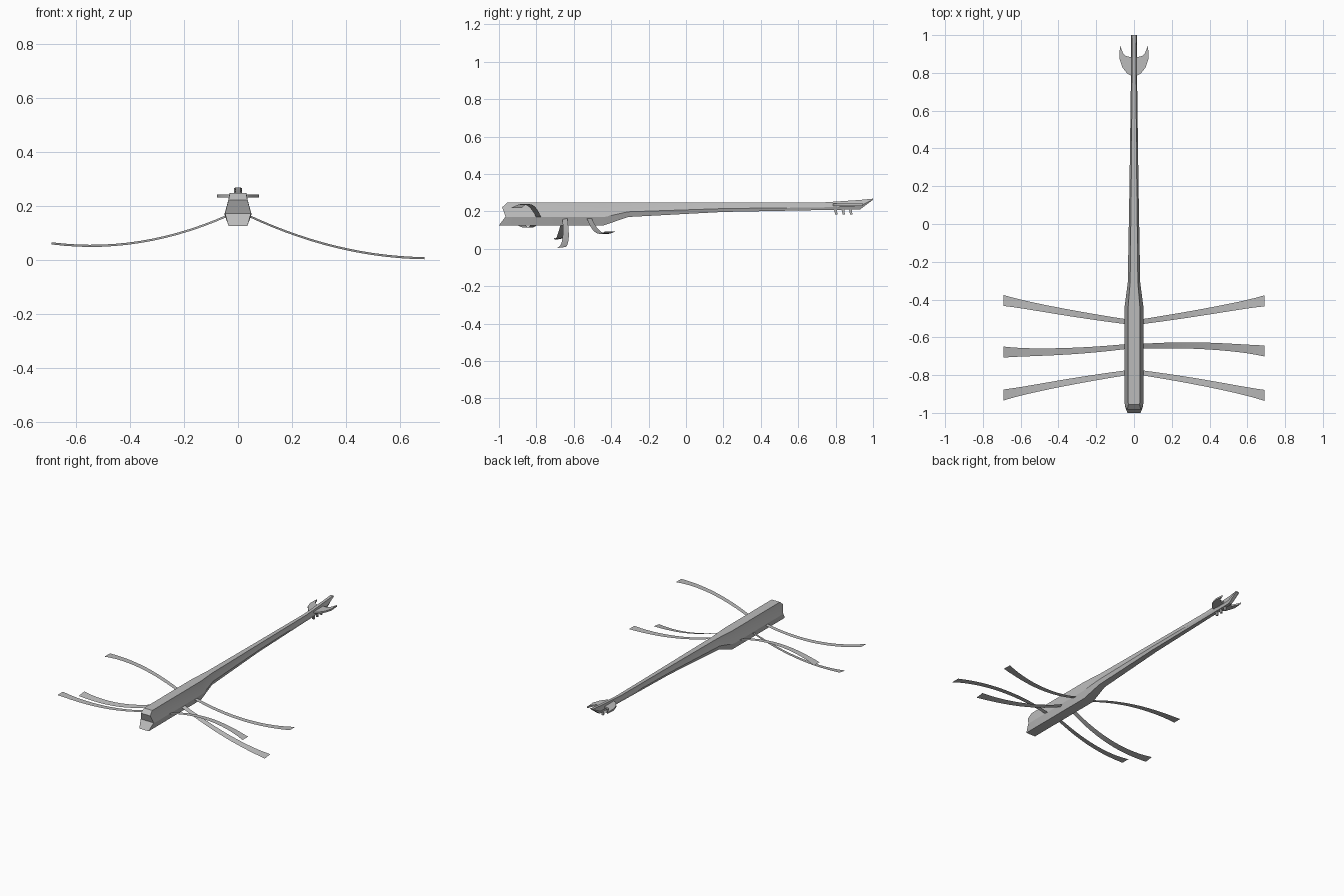
import bpy, bmesh, math

if "Cube" in bpy.data.objects:
    bpy.data.objects.remove(bpy.data.objects["Cube"], do_unlink=True)

grey = bpy.data.materials.new("plain grey")
grey.use_nodes = True
grey.diffuse_color = (0.5, 0.5, 0.5, 1)
grey.node_tree.nodes["Principled BSDF"].inputs["Base Color"].default_value = (0.5, 0.5, 0.5, 1)


def finish(name, bm, fix_normals=True):
    if fix_normals:
        bmesh.ops.recalc_face_normals(bm, faces=bm.faces)
    mesh = bpy.data.meshes.new(name)
    bm.to_mesh(mesh)
    bm.free()
    mesh.materials.append(grey)
    obj = bpy.data.objects.new(name, mesh)
    bpy.context.collection.objects.link(obj)
    bpy.ops.object.select_all(action='DESELECT')
    obj.select_set(True)
    bpy.context.view_layer.objects.active = obj
    bpy.ops.object.shade_smooth_by_angle(angle=math.radians(25))
    return obj


# Hull: each section is a half outline (x, y, z) from top to bottom
def section(y, top, bottom, width):
    h = top - bottom
    return [(width * 0.62, y, top), (width * 0.72, y, top - h * 0.22),
            (width, y, bottom + h * 0.36), (width * 0.7, y, bottom)]


nose = [(0.03, -0.955, 0.247), (0.035, -0.983, 0.222),
        (0.048, -0.965, 0.172), (0.035, -1.0, 0.125)]
sections = [nose,
            section(-0.94, 0.247, 0.125, 0.05),
            section(-0.44, 0.247, 0.125, 0.05),
            section(-0.31, 0.247, 0.17, 0.033),
            section(0.2, 0.247, 0.197, 0.024),
            section(0.72, 0.247, 0.207, 0.017),
            section(0.93, 0.261, 0.21, 0.015),
            section(1.0, 0.268, 0.262, 0.015)]
bm = bmesh.new()
rings = []
for half in sections:
    outline = half + [(-x, y, z) for x, y, z in reversed(half)]
    rings.append([bm.verts.new(p) for p in outline])
for a, b in zip(rings, rings[1:]):
    for i in range(len(a)):
        j = (i + 1) % len(a)
        bm.faces.new((a[i], a[j], b[j], b[i]))
for i in range(3):
    bm.faces.new((rings[0][i], rings[0][i + 1], rings[0][6 - i], rings[0][7 - i]))
bm.faces.new(rings[-1])
finish("hull", bm)


# Oars: thin curved ribbons, widening at the tip
def oar(name, side, y_root, y_mid, y_tip, z_mid, z_tip, tilt=0.0):
    bm = bmesh.new()
    steps, x0, x1, z_root = 14, 0.035, 0.69, 0.165
    previous = None
    for i in range(steps + 1):
        t = i / steps
        # quadratic through root, middle and tip
        a, b, c = (1 - t) * (1 - 2 * t), 4 * t * (1 - t), t * (2 * t - 1)
        y = a * y_root + b * y_mid + c * y_tip
        z = a * z_root + b * z_mid + c * z_tip
        w = 0.013 + 0.009 * t + 0.007 * t ** 8
        x = side * (x0 + (x1 - x0) * t)
        pair = [bm.verts.new((x, y - w, z - tilt)), bm.verts.new((x, y + w, z + tilt))]
        if previous:
            corners = [previous[0], pair[0], pair[1], previous[1]]
            bm.faces.new(corners if side > 0 else corners[::-1])
        previous = pair
    finish(name, bm, fix_normals=False)


oar("front_left_oar", 1, -0.787, -0.84, -0.907, 0.235, 0.217)
oar("middle_left_oar", 1, -0.648, -0.645, -0.672, 0.048, 0.006, 0.004)
oar("rear_left_oar", 1, -0.518, -0.467, -0.407, 0.088, 0.092)
oar("front_right_oar", -1, -0.787, -0.84, -0.905, 0.113, 0.15)
oar("middle_right_oar", -1, -0.648, -0.674, -0.678, 0.066, 0.061, 0.004)
oar("rear_right_oar", -1, -0.518, -0.467, -0.405, 0.235, 0.217)

# Tail fin: flat crescent opening to the rear
outer = [(0, 0.78), (0.035, 0.795), (0.062, 0.83), (0.078, 0.88), (0.074, 0.945)]
inner = [(0, 0.885), (0.025, 0.885), (0.045, 0.89), (0.058, 0.905), (0.068, 0.93)]
bm = bmesh.new()
for s in (1, -1):
    for i in range(4):
        quad = [outer[i], outer[i + 1], inner[i + 1], inner[i]]
        bm.faces.new([bm.verts.new((s * x, y, 0.23)) for x, y in quad])
bmesh.ops.remove_doubles(bm, verts=bm.verts, dist=0.0001)
bmesh.ops.recalc_face_normals(bm, faces=bm.faces)
top = bmesh.ops.extrude_face_region(bm, geom=bm.faces[:])
for v in top["geom"]:
    if isinstance(v, bmesh.types.BMVert):
        v.co.z += 0.011
finish("tail_fin", bm)

# Three small pegs under the tail
for n in range(3):
    y = 0.79 + 0.04 * n
    bm = bmesh.new()
    profile = [(y, 0.215), (y + 0.016, 0.215), (y + 0.02, 0.182), (y + 0.008, 0.182)]
    face = bm.faces.new([bm.verts.new((-0.006, py, pz)) for py, pz in profile])
    side = bmesh.ops.extrude_face_region(bm, geom=[face])
    for v in side["geom"]:
        if isinstance(v, bmesh.types.BMVert):
            v.co.x += 0.012
    finish("tail_peg_%d" % (n + 1), bm)
